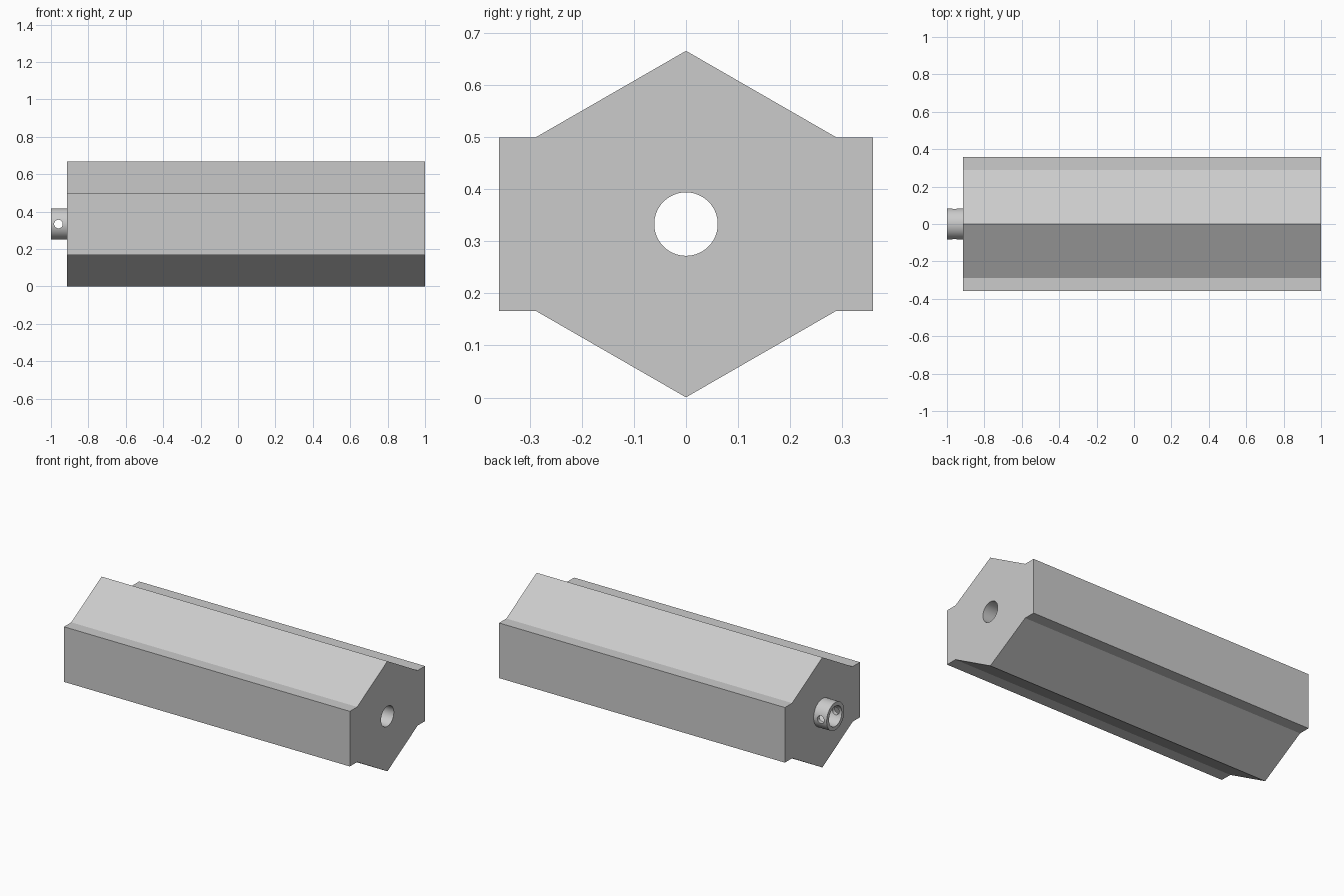
import bpy, bmesh, math
from mathutils import Matrix

if "Cube" in bpy.data.objects:
    bpy.data.objects.remove(bpy.data.objects["Cube"])

MID = 1 / 3          # height of the long axis
X0, X1 = -0.913, 1.0  # ends of the hexagonal body

grey = bpy.data.materials.new("light_grey")
grey.diffuse_color = (0.6, 0.6, 0.6, 1)
grey.use_nodes = True
grey.node_tree.nodes["Principled BSDF"].inputs["Base Color"].default_value = grey.diffuse_color


def add_object(name, bm):
    bmesh.ops.recalc_face_normals(bm, faces=bm.faces)
    mesh = bpy.data.meshes.new(name)
    bm.to_mesh(mesh)
    bm.free()
    mesh.materials.append(grey)
    obj = bpy.data.objects.new(name, mesh)
    bpy.context.collection.objects.link(obj)
    return obj


def cylinder(name, radius, length, x, axis, sides=64):
    bm = bmesh.new()
    turn = Matrix.Rotation(math.pi / 2, 4, 'Y' if axis == 'X' else 'X')
    bmesh.ops.create_cone(bm, cap_ends=True, segments=sides, radius1=radius,
                          radius2=radius, depth=length,
                          matrix=Matrix.Translation((x, 0, MID)) @ turn)
    return add_object(name, bm)


def boolean(target, tool, operation):
    mod = target.modifiers.new(operation.lower(), 'BOOLEAN')
    mod.operation = operation
    mod.solver = 'EXACT'
    mod.object = tool
    bpy.context.view_layer.objects.active = target
    bpy.ops.object.modifier_apply(modifier=mod.name)
    bpy.data.objects.remove(tool)


# Hexagonal body with a flat rail along each side
half = [(0, 0.333), (0.289, 0.1667), (0.359, 0.1667)]
right = half + [(y, -z) for y, z in reversed(half)]
profile = right + [(-y, z) for y, z in reversed(right[1:-1])]
bm = bmesh.new()
face = bm.faces.new([bm.verts.new((X0, y, MID + z)) for y, z in profile])
ext = bmesh.ops.extrude_face_region(bm, geom=[face])
bmesh.ops.translate(bm, vec=(X1 - X0, 0, 0),
                    verts=[v for v in ext["geom"] if isinstance(v, bmesh.types.BMVert)])
body = add_object("hexagonal_body", bm)

# Short collar on the left end, running slightly into the body
boolean(body, cylinder("collar", 0.084, 0.137, -0.9315, 'X'), 'UNION')

# Long bore and the pin hole across the collar
boolean(body, cylinder("bore", 0.061, 2.4, 0, 'X'), 'DIFFERENCE')
boolean(body, cylinder("pin_hole", 0.023, 0.5, -0.96, 'Y', 32), 'DIFFERENCE')

# Smooth round walls, sharp edges
bpy.ops.object.select_all(action='DESELECT')
body.select_set(True)
bpy.context.view_layer.objects.active = body
bpy.ops.object.shade_smooth_by_angle(angle=math.radians(25))
